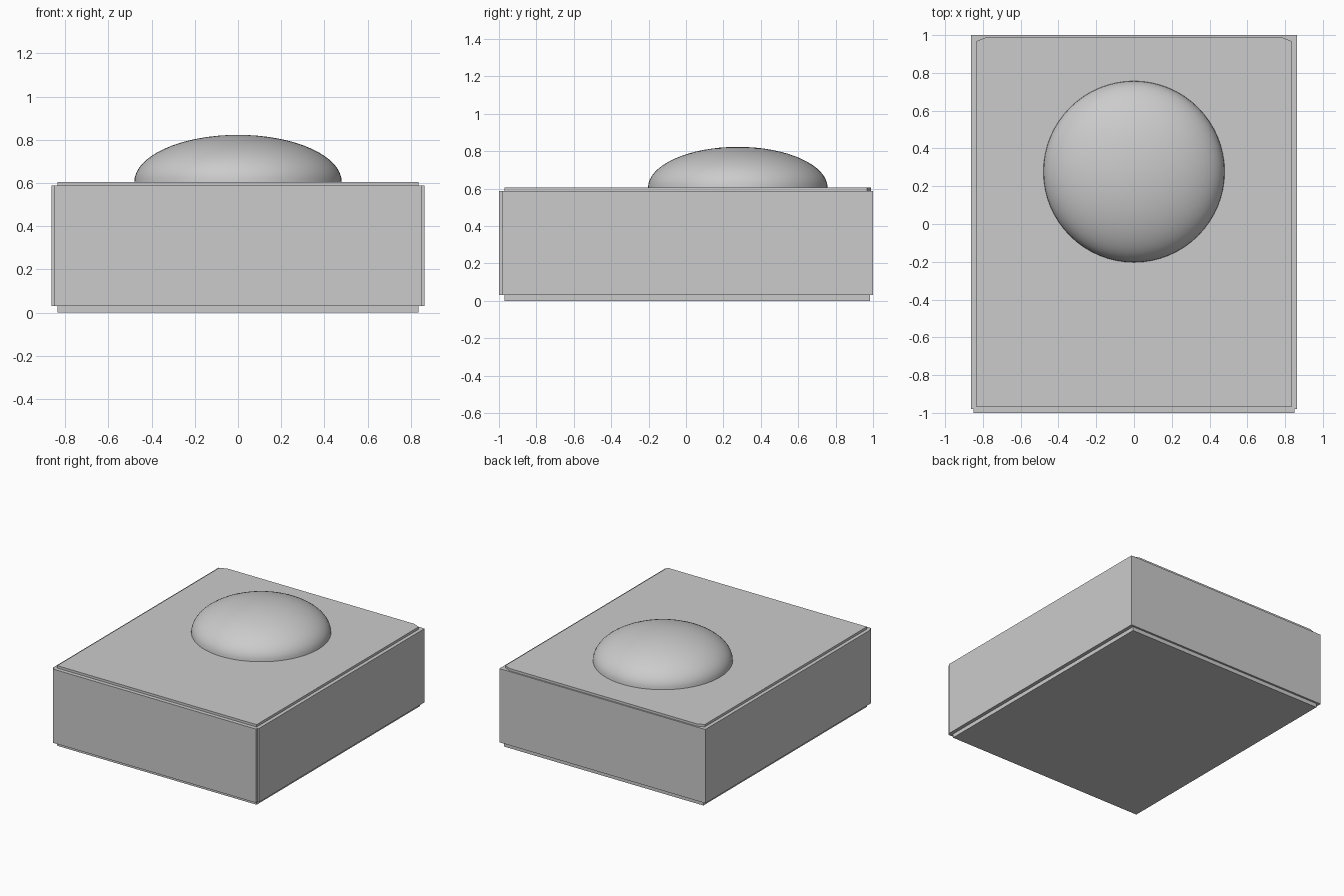
import bpy
import bmesh
import math

cube = bpy.data.objects.get("Cube")
if cube:
    bpy.data.objects.remove(cube, do_unlink=True)

grey = bpy.data.materials.new("plain_grey")
grey.use_nodes = True
GREY = (0.6, 0.6, 0.6, 1)
grey.diffuse_color = GREY
grey.node_tree.nodes["Principled BSDF"].inputs["Base Color"].default_value = GREY


def prism(name, outline, z0, z1):
    """Extrude an anticlockwise outline from z0 up to z1."""
    bm = bmesh.new()
    low = [bm.verts.new((x, y, z0)) for x, y in outline]
    high = [bm.verts.new((x, y, z1)) for x, y in outline]
    bm.faces.new(low[::-1])
    bm.faces.new(high)
    for i in range(len(low)):
        j = (i + 1) % len(low)
        bm.faces.new((low[i], low[j], high[j], high[i]))
    mesh = bpy.data.meshes.new(name)
    bm.to_mesh(mesh)
    bm.free()
    obj = bpy.data.objects.new(name, mesh)
    bpy.context.collection.objects.link(obj)
    mesh.materials.append(grey)
    return obj


def box(name, x0, x1, y0, y1, z0, z1):
    return prism(name, [(x0, y0), (x1, y0), (x1, y1), (x0, y1)], z0, z1)


# Base slab and the four wall panels
WALL = (0.03, 0.588)
box("base_panel", -0.835, 0.835, -0.97, 0.985, 0, 0.03)
box("front_panel", -0.85, 0.85, -1, -0.97, *WALL)
box("back_panel", -0.835, 0.835, 0.97, 1, *WALL)
for side, s in (("left", 1), ("right", -1)):
    xs = sorted((s * 0.835, s * 0.862))
    box(side + "_panel", *xs, -0.98, 1, *WALL)

# Lid with clipped back corners, closing the box
prism("lid", [(-0.835, -0.97), (0.835, -0.97), (0.835, 0.968),
              (0.78, 0.99), (-0.78, 0.99), (-0.835, 0.968)], 0.575, 0.606)

# Low dome: quarter-ellipse profile spun about its axis
RADIUS, HEIGHT, STEPS = 0.48, 0.218, 16
bm = bmesh.new()
profile = [bm.verts.new((RADIUS * math.cos(a), 0, HEIGHT * math.sin(a)))
           for a in (math.pi / 2 * i / STEPS for i in range(STEPS + 1))]
edges = [bm.edges.new(pair) for pair in zip(profile, profile[1:])]
bmesh.ops.spin(bm, geom=profile + edges, cent=(0, 0, 0), axis=(0, 0, 1),
               angle=2 * math.pi, steps=64, use_merge=True)
bmesh.ops.remove_doubles(bm, verts=bm.verts, dist=0.0005)
bmesh.ops.recalc_face_normals(bm, faces=bm.faces)
if sum(f.normal.z for f in bm.faces) < 0:
    bmesh.ops.reverse_faces(bm, faces=bm.faces)
for face in bm.faces:
    face.smooth = True
mesh = bpy.data.meshes.new("dome")
bm.to_mesh(mesh)
bm.free()
mesh.materials.append(grey)
dome = bpy.data.objects.new("dome", mesh)
dome.location = (0, 0.277, 0.605)
bpy.context.collection.objects.link(dome)
